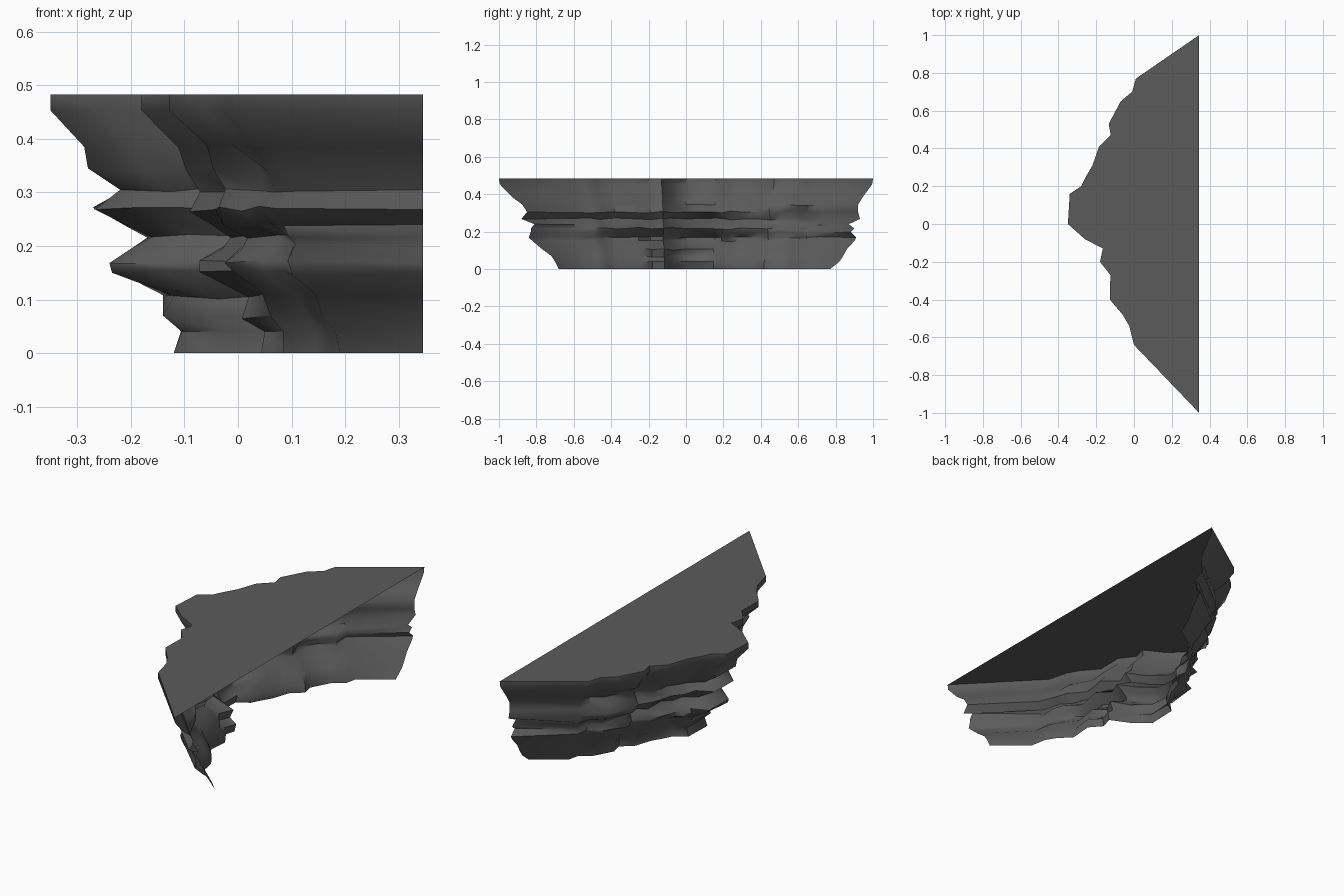
import bpy, bmesh, math, random
from mathutils import Vector

if "Cube" in bpy.data.objects:
    bpy.data.objects.remove(bpy.data.objects["Cube"])
random.seed(4)

BACK_X = .345

# Rim outline of the ledge, from the back end round to the front end
RIM = [(BACK_X, 1), (.01, .77), (-.01, .70), (-.07, .65), (-.134, .53), (-.123, .47),
       (-.185, .41), (-.22, .31), (-.255, .25), (-.28, .2), (-.34, .16), (-.35, 0),
       (-.26, -.08), (-.165, -.13), (-.18, -.2), (-.125, -.27), (-.128, -.40),
       (-.06, -.48), (-.025, -.54), (0, -.64), (BACK_X, -1)]

# Rock strata: height, then inset at the front end, corners, middle and back end
STRATA = [(.483, 0, 0, 0, 0), (.453, .005, 0, 0, .005), (.385, .07, .06, .063, .055),
          (.345, .125, .10, .07, .08), (.305, .15, .10, .13, .08),
          (.268, .12, .08, .083, .07), (.24, .19, .085, .14, .13),
          (.217, .17, .11, .19, .10), (.198, .17, .13, .155, .12),
          (.168, .16, .115, .11, .09), (.15, .18, .12, .115, .10),
          (.107, .23, .15, .23, .14), (.07, .28, .18, .21, .16),
          (.04, .30, .20, .245, .18), (0, .32, .21, .23, .23)]


def wall_point(x, y, layer):
    """Move a rim point inward by the inset of a rock layer."""
    z, front, corner, middle, back = layer
    if x == BACK_X:
        return Vector((x, y + front if y < 0 else y - back, z))
    blend = min(1, abs(y) / .64)
    inset = middle + (corner - middle) * blend
    if .05 < z < .4 and abs(y) > .05:
        inset += random.uniform(-.013, .013)
        z += random.uniform(-.006, .006)
    inward = Vector((BACK_X - x, -.25 * y, 0)).normalized()
    return Vector((x, y, z)) + inward * inset


rock = bpy.data.materials.new("dark grey rock")
rock.use_nodes = True
colour = (.105, .105, .105, 1)
rock.diffuse_color = colour
rock.node_tree.nodes["Principled BSDF"].inputs["Base Color"].default_value = colour

# Layered cliff wall, open at the back and underneath
bm = bmesh.new()
columns = [[bm.verts.new(wall_point(x, y, layer)) for layer in STRATA] for x, y in RIM]
for a, b in zip(columns, columns[1:]):
    for k in range(len(STRATA) - 1):
        bm.faces.new((a[k], a[k + 1], b[k + 1], b[k]))

# Flat top
top = bm.faces.new([c[0] for c in columns])
bm.normal_update()
bmesh.ops.triangulate(bm, faces=[top])

mesh = bpy.data.meshes.new("cliff_ledge")
bm.to_mesh(mesh)
bm.free()
mesh.materials.append(rock)
cliff = bpy.data.objects.new("cliff_ledge", mesh)
bpy.context.collection.objects.link(cliff)

# Smooth rock with crisp strata edges
bpy.context.view_layer.objects.active = cliff
cliff.select_set(True)
bpy.ops.object.shade_smooth_by_angle(angle=math.radians(50))
